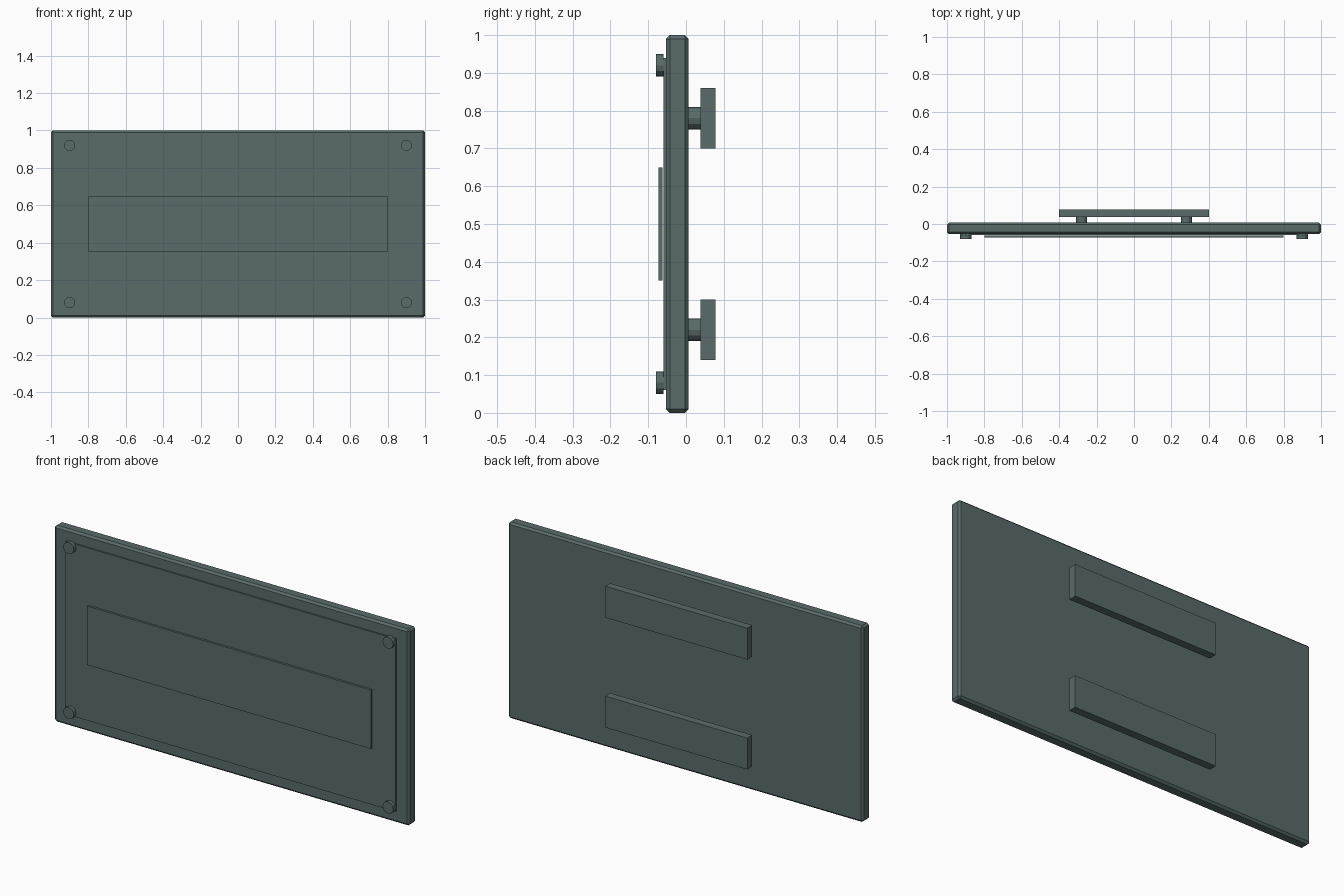
import bpy, math

if "Cube" in bpy.data.objects:
    bpy.data.objects.remove(bpy.data.objects["Cube"])

# Dark grey-green paint shared by all parts
paint = bpy.data.materials.new("dark_paint")
paint.diffuse_color = (0.10, 0.15, 0.145, 1)
paint.use_nodes = True
paint.node_tree.nodes["Principled BSDF"].inputs["Base Color"].default_value = paint.diffuse_color

def box(name, x, y, z, bevel=0):
    """Box from (min, max) ranges on each axis."""
    bpy.ops.mesh.primitive_cube_add(size=1, location=[(a + b) / 2 for a, b in (x, y, z)])
    o = bpy.context.object
    o.name = name
    o.scale = [b - a for a, b in (x, y, z)]
    bpy.ops.object.transform_apply(location=False, rotation=False, scale=True)
    o.data.materials.append(paint)
    if bevel:
        m = o.modifiers.new("edge_bevel", "BEVEL")
        m.width = bevel
        m.segments = 1
    return o

def peg(name, x, z, y0, y1, radius=0.03):
    """Short flat-sided cylinder lying along y."""
    bpy.ops.mesh.primitive_cylinder_add(vertices=12, radius=radius, depth=y1 - y0,
                                        location=(x, (y0 + y1) / 2, z),
                                        rotation=(math.pi / 2, 0, 0))
    o = bpy.context.object
    o.name = name
    o.data.materials.append(paint)
    return o

# Main board with chamfered edges
box("sign_board", (-1, 1), (-0.053, 0.007), (0, 1), bevel=0.01)

# Thin raised face panel and the label strip on it
box("face_panel", (-0.93, 0.93), (-0.06, -0.05), (0.06, 0.94))
box("label_strip", (-0.8, 0.8), (-0.073, -0.062), (0.35, 0.65))

# Corner bolts on the front
for x in (-0.9, 0.9):
    for z in (0.08, 0.92):
        peg("corner_bolt", x, z, -0.079, -0.059)

# Rear mounting rails, each on two standoffs
for z in (0.22, 0.78):
    box("mounting_rail", (-0.4, 0.4), (0.038, 0.078), (z - 0.08, z + 0.08))
    for x in (-0.28, 0.28):
        peg("standoff", x, z, 0.004, 0.04)
